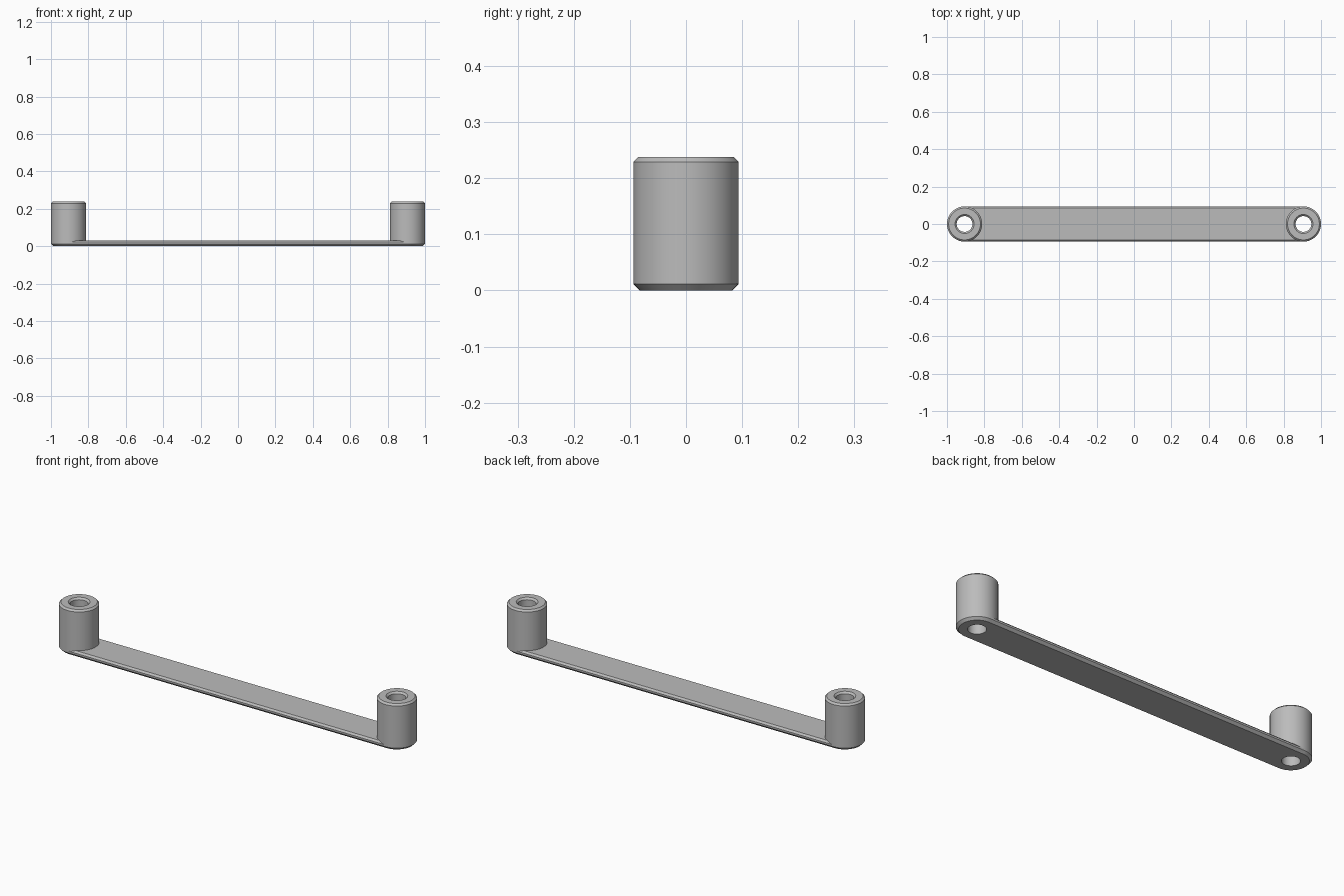
import bpy, bmesh, math

cube = bpy.data.objects.get("Cube")
if cube:
    bpy.data.objects.remove(cube, do_unlink=True)

RADIUS, HEIGHT, THICK = 0.094, 0.238, 0.03
LOW, TOP = 0.012, 0.009          # chamfer sizes
HOLE = 0.042
CENTRE = 1 - RADIUS
SIDES = 64

grey = bpy.data.materials.new("plain grey")
grey.use_nodes = True
colour = (0.5, 0.5, 0.5, 1)
grey.diffuse_color = colour
grey.node_tree.nodes["Principled BSDF"].inputs["Base Color"].default_value = colour


def finish(bm, name):
    bmesh.ops.recalc_face_normals(bm, faces=bm.faces)
    mesh = bpy.data.meshes.new(name)
    bm.to_mesh(mesh)
    bm.free()
    mesh.materials.append(grey)
    obj = bpy.data.objects.new(name, mesh)
    bpy.context.collection.objects.link(obj)
    bpy.ops.object.select_all(action='DESELECT')
    obj.select_set(True)
    bpy.context.view_layer.objects.active = obj
    bpy.ops.object.shade_smooth_by_angle(angle=math.radians(30))
    return obj


def loft(bm, rings, closed):
    """Join matching closed rings of points with quads."""
    loops = [[bm.verts.new(p) for p in ring] for ring in rings]
    pairs = list(zip(loops, loops[1:]))
    if closed:
        pairs.append((loops[-1], loops[0]))
    for a, b in pairs:
        for i in range(len(a)):
            j = (i + 1) % len(a)
            bm.faces.new((a[i], a[j], b[j], b[i]))
    return loops


# Hollow posts with chamfered rims and a countersunk hole
def post(name, x):
    profile = [(HOLE, 0), (RADIUS - LOW, 0), (RADIUS, LOW),
               (RADIUS, HEIGHT - TOP), (RADIUS - TOP, HEIGHT),
               (HOLE + TOP, HEIGHT), (HOLE, HEIGHT - TOP)]
    angles = [math.tau * i / SIDES for i in range(SIDES)]
    bm = bmesh.new()
    loft(bm, [[(x + r * math.cos(a), r * math.sin(a), z) for a in angles]
              for r, z in profile], True)
    finish(bm, name)


post("left_post", CENTRE)
post("right_post", -CENTRE)

# Flat bar with chamfered long edges; its ends are notched inside the posts
notch = 0.07
half = [(0, 0), (notch, 0), (RADIUS - LOW, 0), (RADIUS, LOW),
        (RADIUS, THICK - TOP), (RADIUS - TOP, THICK), (notch, THICK), (0, THICK)]
section = half + [(-y, z) for y, z in reversed(half[1:-1])]


def end_x(y):
    return CENTRE - max(0, notch - abs(y))


bm = bmesh.new()
loft(bm, [[(s * end_x(y), y, z) for y, z in section] for s in (-1, 1)], False)
finish(bm, "base_bar")
